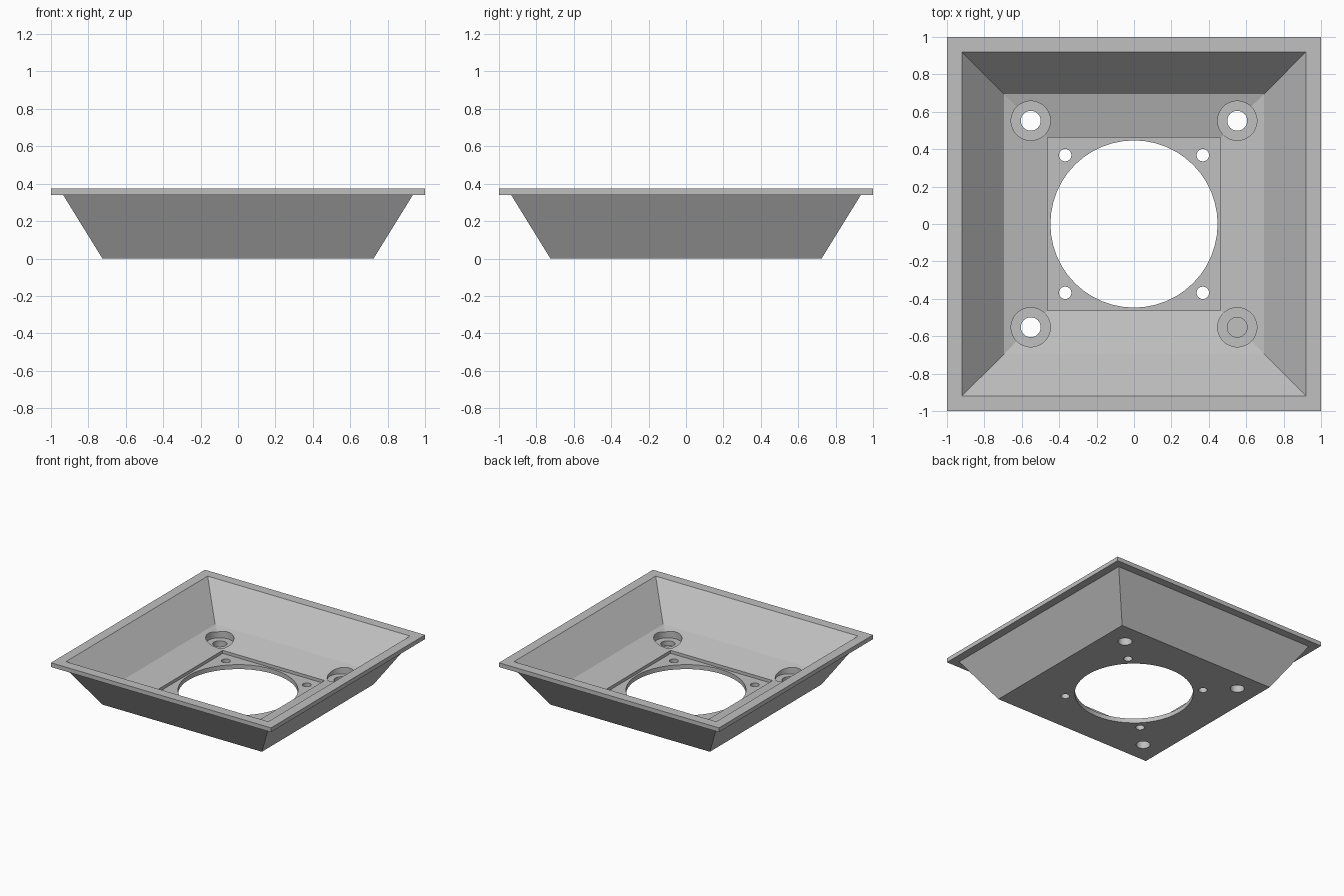
import bpy, bmesh, math

cube = bpy.data.objects.get("Cube")
if cube:
    bpy.data.objects.remove(cube, do_unlink=True)

# Single grey material
grey = bpy.data.materials.new("plain grey")
grey.use_nodes = True
colour = (0.53, 0.53, 0.53, 1)
grey.diffuse_color = colour
grey.node_tree.nodes["Principled BSDF"].inputs["Base Color"].default_value = colour


def make_object(name, bm):
    bmesh.ops.recalc_face_normals(bm, faces=bm.faces)
    mesh = bpy.data.meshes.new(name)
    bm.to_mesh(mesh)
    bm.free()
    obj = bpy.data.objects.new(name, mesh)
    bpy.context.collection.objects.link(obj)
    mesh.materials.append(grey)
    return obj


def square_loft(name, profile):
    """Closed solid through square rings given as (half width, height)."""
    bm = bmesh.new()
    rings = [[bm.verts.new((sx * w, sy * w, z))
              for sx, sy in ((-1, -1), (1, -1), (1, 1), (-1, 1))]
             for w, z in profile]
    for low, high in zip(rings, rings[1:]):
        for i in range(4):
            j = (i + 1) % 4
            bm.faces.new((low[i], low[j], high[j], high[i]))
    bm.faces.new(rings[0])
    bm.faces.new(rings[-1])
    return make_object(name, bm)


def drill(target, x, y, radius, bottom, top=0.2):
    """Cut a vertical round hole, then discard the cutter."""
    bm = bmesh.new()
    bmesh.ops.create_cone(bm, cap_ends=True, segments=48, radius1=radius,
                          radius2=radius, depth=top - bottom)
    bmesh.ops.translate(bm, verts=bm.verts, vec=(x, y, (top + bottom) / 2))
    cutter = make_object("hole_cutter", bm)
    cutter.hide_render = True
    mod = target.modifiers.new("hole", 'BOOLEAN')
    mod.operation = 'DIFFERENCE'
    mod.solver = 'EXACT'
    mod.object = cutter
    bpy.ops.object.modifier_apply(modifier=mod.name)
    bpy.data.objects.remove(cutter, do_unlink=True)


# Flanged tray: outer wall, rim, inner wall, sloped floor, square recess
tray = square_loft("flanged_tray", [
    (0.725, 0), (0.935, 0.34), (1, 0.34), (1, 0.375),
    (0.92, 0.375), (0.695, 0.125), (0.463, 0.062), (0.463, 0.037)])
bpy.ops.object.select_all(action='DESELECT')
tray.select_set(True)
bpy.context.view_layer.objects.active = tray

# Large central opening
drill(tray, 0, 0, 0.447, -0.1)

# Corner counterbores, bolt holes (front left one is blind) and small screw holes
for sx in (-1, 1):
    for sy in (-1, 1):
        blind = sx > 0 and sy < 0
        drill(tray, sx * 0.552, sy * 0.552, 0.105, 0.058)
        drill(tray, sx * 0.552, sy * 0.552, 0.053, 0.02 if blind else -0.1)
        drill(tray, sx * 0.368, sy * 0.368, 0.033, -0.1)

bpy.ops.object.shade_smooth_by_angle(angle=math.radians(12))
